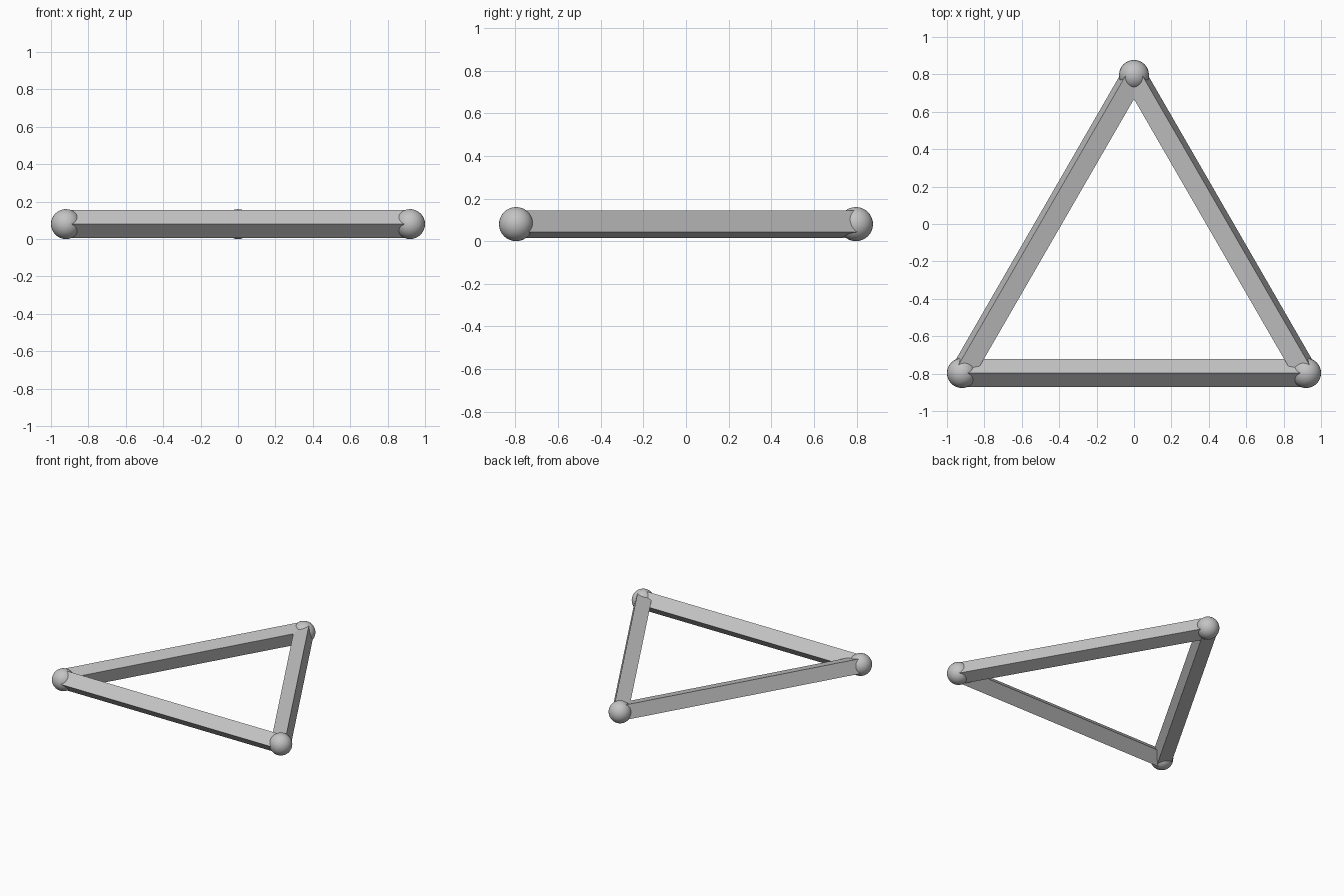
import bpy
from math import sqrt, radians
from mathutils import Matrix, Vector

if "Cube" in bpy.data.objects:
    bpy.data.objects.remove(bpy.data.objects["Cube"])

BALL_R = 0.08
BAR_R = 0.0742
SIDE = 2 - 2 * BALL_R
HALF_DEPTH = SIDE * sqrt(3) / 4
UP = Vector((0, 0, 1))

grey = bpy.data.materials.new("plain_grey")
grey.use_nodes = True
colour = (0.55, 0.55, 0.55, 1)
grey.diffuse_color = colour
grey.node_tree.nodes["Principled BSDF"].inputs["Base Color"].default_value = colour

corners = {
    "front_right": Vector((-SIDE / 2, -HALF_DEPTH, BALL_R)),
    "front_left": Vector((SIDE / 2, -HALF_DEPTH, BALL_R)),
    "back": Vector((0, HALF_DEPTH, BALL_R)),
}
centre = sum(corners.values(), Vector()) / 3


def add_ball(name, location):
    bpy.ops.mesh.primitive_uv_sphere_add(segments=32, ring_count=16,
                                         radius=BALL_R, location=location)
    ball = bpy.context.object
    ball.name = name
    ball.data.materials.append(grey)
    bpy.ops.object.shade_smooth()


def add_bar(name, start, end, twist):
    # Square bar between two corners, twisted about its own length
    middle = (start + end) / 2
    outward = (middle - centre).normalized()
    axis = outward.cross(UP)
    frame = Matrix((outward, UP, axis)).transposed().to_4x4()
    bpy.ops.mesh.primitive_cylinder_add(vertices=4, radius=BAR_R,
                                        depth=(end - start).length)
    bar = bpy.context.object
    bar.name = name
    bar.matrix_world = (Matrix.Translation(middle) @ frame
                        @ Matrix.Rotation(radians(twist), 4, "Z"))
    bar.data.materials.append(grey)


# Corner balls
for label, point in corners.items():
    add_ball(label + "_ball", point)

# Bars: the front one stands on edge, the two side ones lean outward
add_bar("front_bar", corners["front_right"], corners["front_left"], 0)
add_bar("left_bar", corners["front_left"], corners["back"], -30)
add_bar("right_bar", corners["back"], corners["front_right"], -30)
